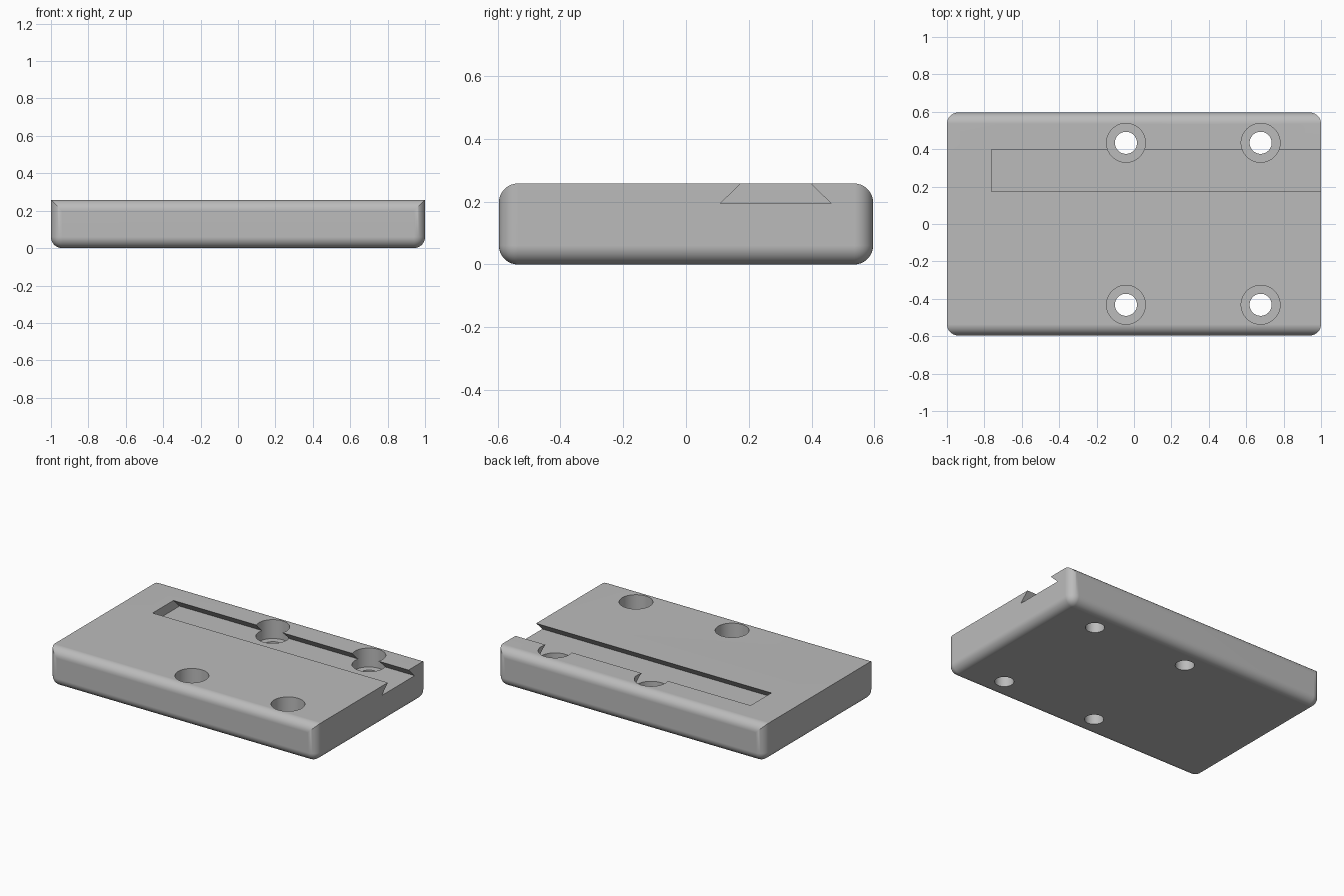
import bpy
import bmesh
from mathutils import Matrix

HALF_X, HALF_Y, HEIGHT, ROUND = 1.0, 0.596, 0.258, 0.06

default = bpy.data.objects.get("Cube")
if default:
    bpy.data.objects.remove(default, do_unlink=True)

grey = bpy.data.materials.new("plain grey")
grey.use_nodes = True
colour = (0.5, 0.5, 0.5, 1)
grey.diffuse_color = colour
grey.node_tree.nodes["Principled BSDF"].inputs["Base Color"].default_value = colour


def make_object(name, bm):
    bmesh.ops.recalc_face_normals(bm, faces=bm.faces)
    mesh = bpy.data.meshes.new(name)
    bm.to_mesh(mesh)
    bm.free()
    mesh.materials.append(grey)
    obj = bpy.data.objects.new(name, mesh)
    bpy.context.collection.objects.link(obj)
    return obj


def cylinder(name, x, y, radius, bottom, top):
    bm = bmesh.new()
    bmesh.ops.create_cone(bm, cap_ends=True, segments=64, radius1=radius, radius2=radius,
                          depth=top - bottom,
                          matrix=Matrix.Translation((x, y, (bottom + top) / 2)))
    return make_object(name, bm)


# Plate: every edge rounded except the two top edges at the ends
bm = bmesh.new()
bmesh.ops.create_cube(bm, size=1)
bmesh.ops.scale(bm, vec=(2 * HALF_X, 2 * HALF_Y, HEIGHT), verts=bm.verts)
bmesh.ops.translate(bm, vec=(0, 0, HEIGHT / 2), verts=bm.verts)


def is_top_end(edge):
    a, b = (v.co for v in edge.verts)
    return min(a.z, b.z) > HEIGHT / 2 and abs(a.x - b.x) < 0.01


bmesh.ops.bevel(bm, geom=[e for e in bm.edges if not is_top_end(e)], offset=ROUND,
                offset_type='OFFSET', segments=10, profile=0.5, affect='EDGES')
plate = make_object("mounting_plate", bm)

# Dovetail slot, open at the left end; its sides continue above the plate
FLOOR, SLOPE, OVER = 0.195, 0.063 / 0.065, 0.02
inset = (HEIGHT + OVER - FLOOR) / SLOPE
section = [(0.11, FLOOR), (0.462, FLOOR),
           (0.462 - inset, HEIGHT + OVER), (0.11 + inset, HEIGHT + OVER)]
bm = bmesh.new()
face = bm.faces.new([bm.verts.new((-0.762, y, z)) for y, z in section])
swept = bmesh.ops.extrude_face_region(bm, geom=[face])["geom"]
bmesh.ops.translate(bm, vec=(1.9, 0, 0),
                    verts=[g for g in swept if isinstance(g, bmesh.types.BMVert)])
cutters = [make_object("dovetail_cutter", bm)]

# Four screw holes with counterbores
for x in (-0.043, 0.677):
    for y in (-0.432, 0.434):
        cutters.append(cylinder("counterbore_cutter", x, y, 0.104, 0.13, HEIGHT + 0.05))
        cutters.append(cylinder("screw_hole_cutter", x, y, 0.059, -0.05, 0.2))

bpy.ops.object.select_all(action='DESELECT')
plate.select_set(True)
bpy.context.view_layer.objects.active = plate
for cutter in cutters:
    mod = plate.modifiers.new("cut", 'BOOLEAN')
    mod.operation = 'DIFFERENCE'
    mod.solver = 'EXACT'
    mod.object = cutter
    bpy.ops.object.modifier_apply(modifier=mod.name)
for cutter in cutters:
    bpy.data.objects.remove(cutter, do_unlink=True)

# Smooth rounds, crisp cuts, flat large faces
bpy.ops.object.shade_smooth_by_angle(angle=0.5)
normals = plate.modifiers.new("even_normals", 'WEIGHTED_NORMAL')
normals.keep_sharp = True
